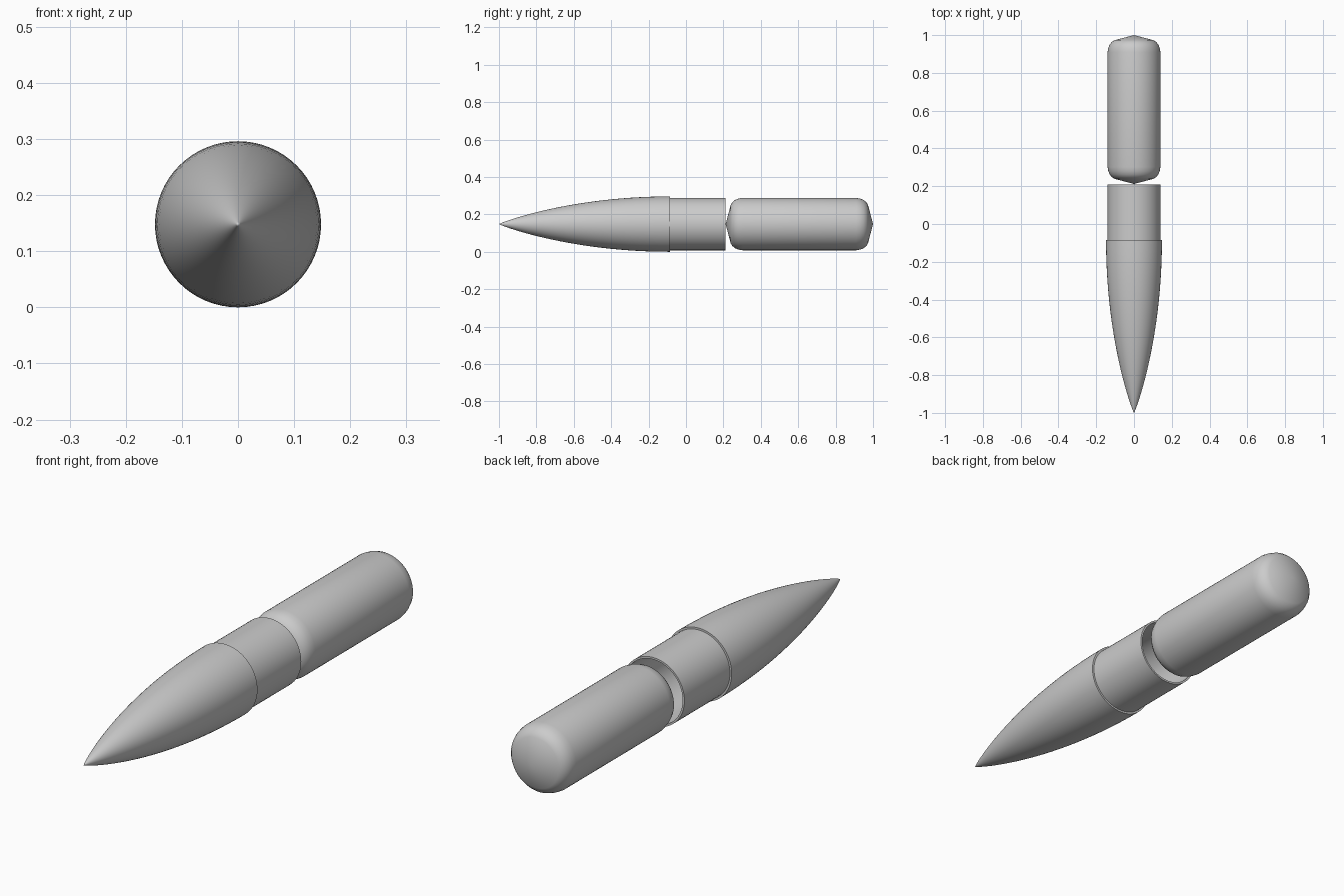
import bpy, bmesh, math

if "Cube" in bpy.data.objects:
    bpy.data.objects.remove(bpy.data.objects["Cube"])

R = 0.148   # widest radius, also the axis height


def lathe(name, profile, segs=64):
    """Revolve (y, radius) points around the long axis."""
    bm = bmesh.new()
    rings = []
    for y, r in profile:
        if r < 1e-6:
            rings.append([bm.verts.new((0, y, R))])
        else:
            rings.append([bm.verts.new((r * math.cos(2 * math.pi * i / segs), y,
                                        R + r * math.sin(2 * math.pi * i / segs)))
                          for i in range(segs)])
    for a, b in zip(rings, rings[1:]):
        for i in range(segs):
            j = (i + 1) % segs
            if len(a) == 1:
                bm.faces.new((a[0], b[i], b[j]))
            elif len(b) == 1:
                bm.faces.new((a[i], b[0], a[j]))
            else:
                bm.faces.new((a[i], b[i], b[j], a[j]))
    bmesh.ops.recalc_face_normals(bm, faces=bm.faces)
    me = bpy.data.meshes.new(name)
    bm.to_mesh(me)
    bm.free()
    ob = bpy.data.objects.new(name, me)
    bpy.context.collection.objects.link(ob)
    bpy.ops.object.select_all(action='DESELECT')
    ob.select_set(True)
    bpy.context.view_layer.objects.active = ob
    bpy.ops.object.shade_smooth_by_angle(angle=math.radians(50))
    return ob


# Pointed nose with a flat back
N = 24
nose = []
for k in range(N + 1):
    t = (k / N) ** 1.5
    nose.append((-1 + 0.915 * t, R * (1 - (1 - t) ** 2) ** 0.9))
lathe("nose_cone", nose + [(-0.085, 0)])

# Thin sleeve, open at the back
lathe("sleeve", [(-0.09, 0.14), (0.21, 0.14), (0.21, 0.132), (-0.084, 0.132)])

# Rear body: shallow conical ends with rounded shoulders
end = [(0, 0), (0.027, 0.103), (0.036, 0.117), (0.05, 0.129),
       (0.068, 0.136), (0.09, 0.14)]
lathe("rear_body", [(0.212 + d, r) for d, r in end] +
      [(1.0 - d, r) for d, r in reversed(end)])
